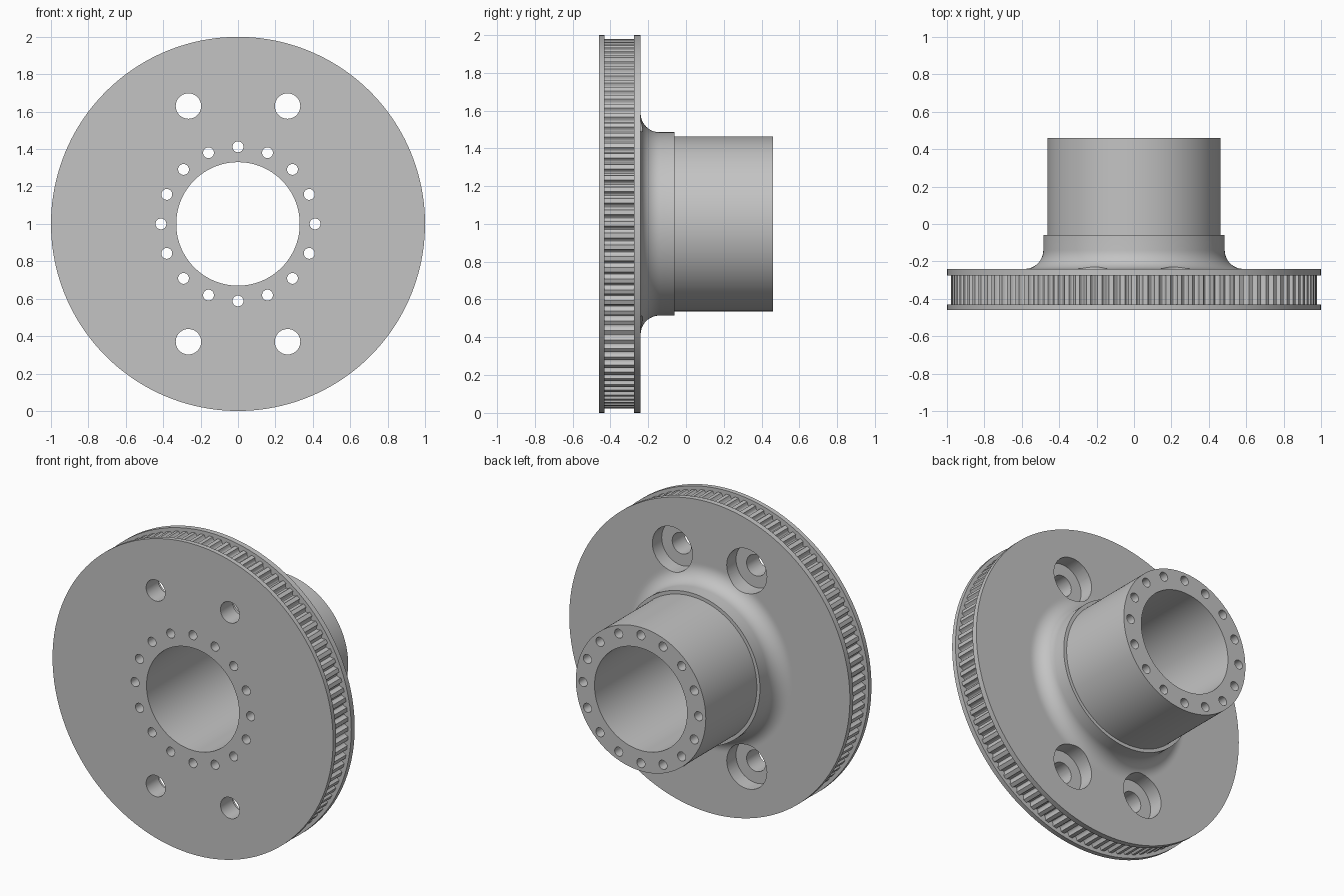
import bpy, bmesh
from math import sin, cos, pi, radians
from mathutils import Matrix

if "Cube" in bpy.data.objects:
    bpy.data.objects.remove(bpy.data.objects["Cube"])

GREY = 0.55
steel = bpy.data.materials.new("machined_grey")
steel.use_nodes = True
steel.diffuse_color = (GREY, GREY, GREY, 1)
steel.node_tree.nodes["Principled BSDF"].inputs["Base Color"].default_value = (GREY, GREY, GREY, 1)

FRONT, BACK = -0.46, 0.46
GROOVE_FRONT, GROOVE_BACK, FLANGE_BACK = -0.43, -0.275, -0.24


def polar(r, a, y):
    """Point at radius r and angle a around the wheel axis."""
    return (r * cos(a), y, 1 + r * sin(a))


def make_object(name, bm):
    bmesh.ops.recalc_face_normals(bm, faces=bm.faces)
    mesh = bpy.data.meshes.new(name)
    bm.to_mesh(mesh)
    bm.free()
    mesh.materials.append(steel)
    obj = bpy.data.objects.new(name, mesh)
    bpy.context.collection.objects.link(obj)
    return obj


def lathe(name, profile, steps):
    """Closed (radius, y) profile turned around the wheel axis."""
    bm = bmesh.new()
    rings = [[bm.verts.new(polar(r, 2 * pi * i / steps, y)) for r, y in profile]
             for i in range(steps)]
    n = len(profile)
    for i in range(steps):
        a, b = rings[i], rings[(i + 1) % steps]
        for j in range(n):
            k = (j + 1) % n
            bm.faces.new((a[j], a[k], b[k], b[j]))
    return make_object(name, bm)


def drill(target, name, holes, radius, y0, y1):
    """Cut round holes along y at the given (x, z) centres."""
    bm = bmesh.new()
    for x, z in holes:
        place = Matrix.Translation((x, (y0 + y1) / 2, z)) @ Matrix.Rotation(pi / 2, 4, 'X')
        bmesh.ops.create_cone(bm, cap_ends=True, segments=40, radius1=radius,
                              radius2=radius, depth=y1 - y0, matrix=place)
    cutter = make_object(name, bm)
    cutter.hide_render = True
    mod = target.modifiers.new(name, 'BOOLEAN')
    mod.operation, mod.solver, mod.object = 'DIFFERENCE', 'EXACT', cutter
    bpy.context.view_layer.objects.active = target
    bpy.ops.object.modifier_apply(modifier=name)
    bpy.data.objects.remove(cutter)


def smooth(obj):
    bpy.ops.object.select_all(action='DESELECT')
    obj.select_set(True)
    bpy.context.view_layer.objects.active = obj
    bpy.ops.object.shade_smooth_by_angle(angle=radians(28))


# Flanged disc and hub, with a fillet where the hub meets the disc
FILLET = 0.1
HUB, COLLAR, BORE = 0.463, 0.485, 0.33
fillet = [(COLLAR + FILLET * (1 - cos(t)), FLANGE_BACK + FILLET * (1 - sin(t)))
          for t in (pi / 2 * i / 12 for i in range(12, -1, -1))]
profile = [(BORE, FRONT), (1, FRONT), (1, GROOVE_FRONT), (0.93, GROOVE_FRONT),
           (0.93, GROOVE_BACK), (1, GROOVE_BACK), (1, FLANGE_BACK),
           (COLLAR + FILLET + 0.01, FLANGE_BACK)]
profile += fillet + [(COLLAR, -0.06), (HUB, -0.06), (HUB, BACK), (BORE, BACK)]
hub = lathe("flanged_hub", profile, 160)

# Ring of small holes, four bolt holes and their recesses in the back
ring = [(0.412 * cos(i * pi / 8), 1 + 0.412 * sin(i * pi / 8)) for i in range(16)]
bolts = [(sx * 0.265, 1 + sz * 0.63) for sx in (-1, 1) for sz in (-1, 1)]
drill(hub, "ring_holes", ring, 0.029, FRONT - 0.1, BACK + 0.1)
drill(hub, "bolt_holes", bolts, 0.068, FRONT - 0.1, 0)
drill(hub, "bolt_recesses", bolts, 0.143, -0.335, 0)
smooth(hub)

# Toothed rim between the flanges: flat lands with rounded grooves
TEETH, LAND, DEPTH = 100, 0.978, 0.024
pitch = 2 * pi / TEETH
outline = []
for i in range(TEETH):
    for j in range(9):
        t = j / 8
        angle = (i + 0.2 + 0.6 * t) * pitch
        outline.append((LAND - DEPTH * sin(pi * t) ** 0.7, angle))
bm = bmesh.new()
ends = [[bm.verts.new(polar(r, a, y)) for r, a in outline]
        for y in (GROOVE_FRONT - 0.01, GROOVE_BACK + 0.01)]
count = len(outline)
for i in range(count):
    k = (i + 1) % count
    bm.faces.new((ends[0][i], ends[0][k], ends[1][k], ends[1][i]))
smooth(make_object("toothed_rim", bm))
